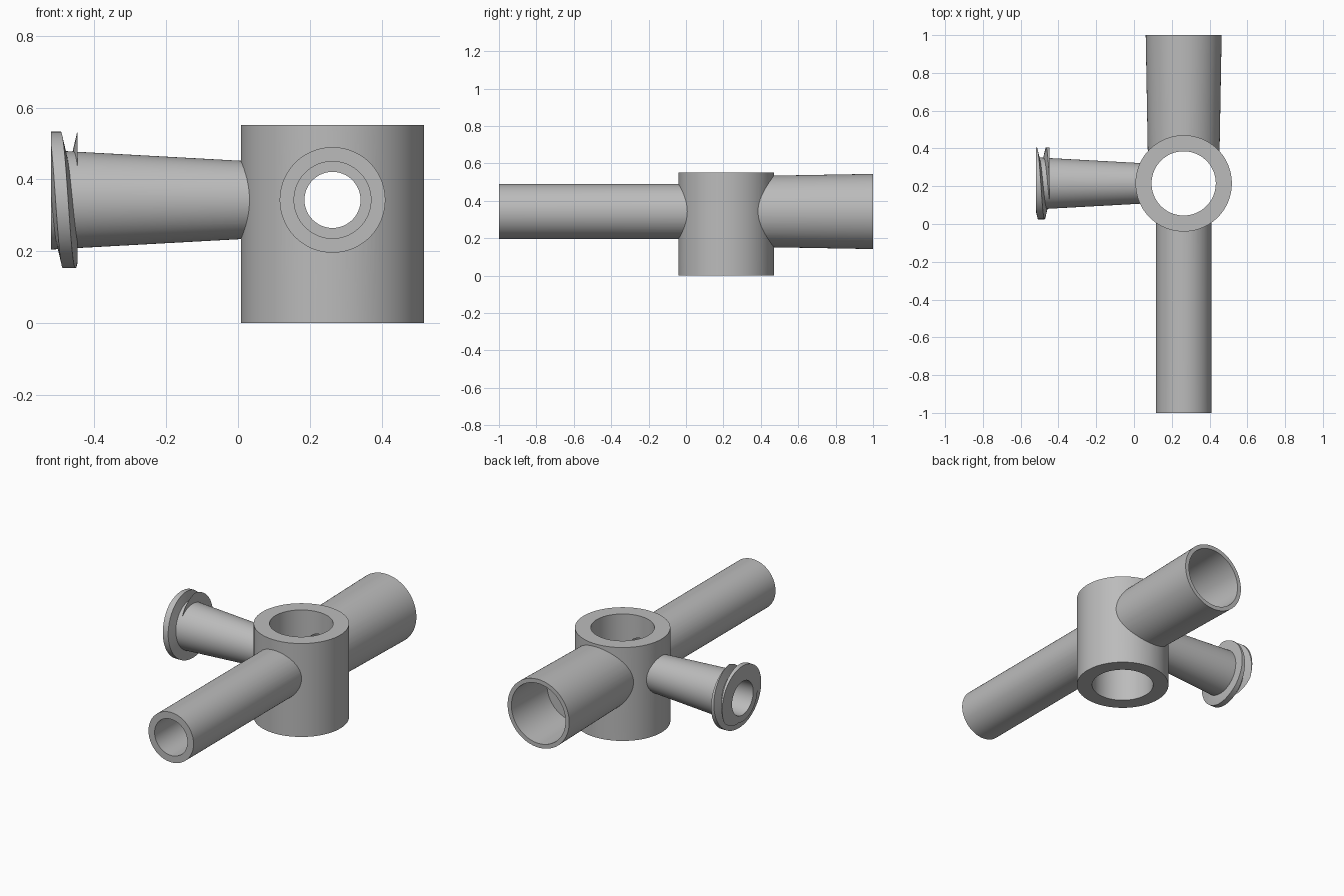
import bpy, bmesh, math
from mathutils import Vector

if "Cube" in bpy.data.objects:
    bpy.data.objects.remove(bpy.data.objects["Cube"], do_unlink=True)

CX, CY, CZ = 0.263, 0.215, 0.343   # hub axis and height of the ports
GREY = (0.5, 0.5, 0.5, 1)

mat = bpy.data.materials.new("plain grey")
mat.use_nodes = True
mat.diffuse_color = GREY
mat.node_tree.nodes["Principled BSDF"].inputs["Base Color"].default_value = GREY


def add_object(name, bm):
    mesh = bpy.data.meshes.new(name)
    bm.to_mesh(mesh)
    bm.free()
    mesh.materials.append(mat)
    obj = bpy.data.objects.new(name, mesh)
    bpy.context.collection.objects.link(obj)
    return obj


def cone(name, start, end, r_start, r_end, sides=96):
    a, b = Vector(start), Vector(end)
    bm = bmesh.new()
    bmesh.ops.create_cone(bm, cap_ends=True, segments=sides, radius1=r_start,
                          radius2=r_end, depth=(b - a).length)
    bmesh.ops.rotate(bm, verts=bm.verts, matrix=(b - a).to_track_quat('Z', 'Y').to_matrix())
    bmesh.ops.translate(bm, verts=bm.verts, vec=(a + b) / 2)
    return add_object(name, bm)


def along_y(name, y0, y1, r0, r1):
    return cone(name, (CX, y0, CZ), (CX, y1, CZ), r0, r1)


def along_x(name, x0, x1, r0, r1):
    return cone(name, (x0, CY, CZ), (x1, CY, CZ), r0, r1)


def combine(target, tool, operation):
    mod = target.modifiers.new(tool.name, 'BOOLEAN')
    mod.operation, mod.solver, mod.object = operation, 'EXACT', tool
    bpy.context.view_layer.objects.active = target
    bpy.ops.object.modifier_apply(modifier=mod.name)
    bpy.data.objects.remove(tool, do_unlink=True)


def smooth(obj):
    bpy.ops.object.select_all(action='DESELECT')
    obj.select_set(True)
    bpy.context.view_layer.objects.active = obj
    bpy.ops.object.shade_smooth_by_angle(angle=math.radians(30))


# Hub with three ports
valve = cone("valve_body", (CX, CY, 0), (CX, CY, 0.551), 0.255, 0.255, 128)
for port in (along_y("front_port", -1, CY, 0.147, 0.147),
             along_y("back_port", CY, 1, 0.187, 0.201),
             along_x("side_port", -0.52, CX, 0.138, 0.095)):
    combine(valve, port, 'UNION')

# Hollow hub, sockets and connecting channels
for bore in (cone("hub_bore", (CX, CY, -0.1), (CX, CY, 0.7), 0.17, 0.17),
             along_y("front_socket", -1.1, -0.1, 0.107, 0.107),
             along_y("back_socket", 0.68, 1.1, 0.168, 0.179),
             along_y("through_channel", -0.2, 0.8, 0.078, 0.078),
             along_x("side_bore", -0.56, CX, 0.1, 0.074)):
    combine(valve, bore, 'DIFFERENCE')
smooth(valve)

# Helical locking thread around the side port, trimmed flat at both ends
PITCH, STEPS = 0.083, 72
profile = [(-0.033, 0.118), (-0.0175, 0.19), (0.0175, 0.19), (0.033, 0.118)]
bm = bmesh.new()
previous = None
for i in range(-STEPS, int(STEPS * 1.6)):
    turn = i / STEPS
    angle = math.tau * turn + math.pi / 2
    ring = [bm.verts.new((-0.511 + PITCH * turn + dx,
                          CY + r * math.cos(angle),
                          CZ + r * math.sin(angle))) for dx, r in profile]
    if previous:
        for k in range(4):
            n = (k + 1) % 4
            bm.faces.new((previous[k], previous[n], ring[n], ring[k]))
    previous = ring
for x, direction in ((-0.52, -1), (-0.447, 1)):
    cut = bmesh.ops.bisect_plane(bm, geom=bm.verts[:] + bm.edges[:] + bm.faces[:],
                                 plane_co=(x, 0, 0), plane_no=(direction, 0, 0),
                                 clear_outer=True)["geom_cut"]
    rim = [e for e in cut if isinstance(e, bmesh.types.BMEdge)]
    bmesh.ops.triangle_fill(bm, edges=rim, use_beauty=True, normal=(direction, 0, 0))
bmesh.ops.recalc_face_normals(bm, faces=bm.faces[:])
smooth(add_object("locking_thread", bm))
